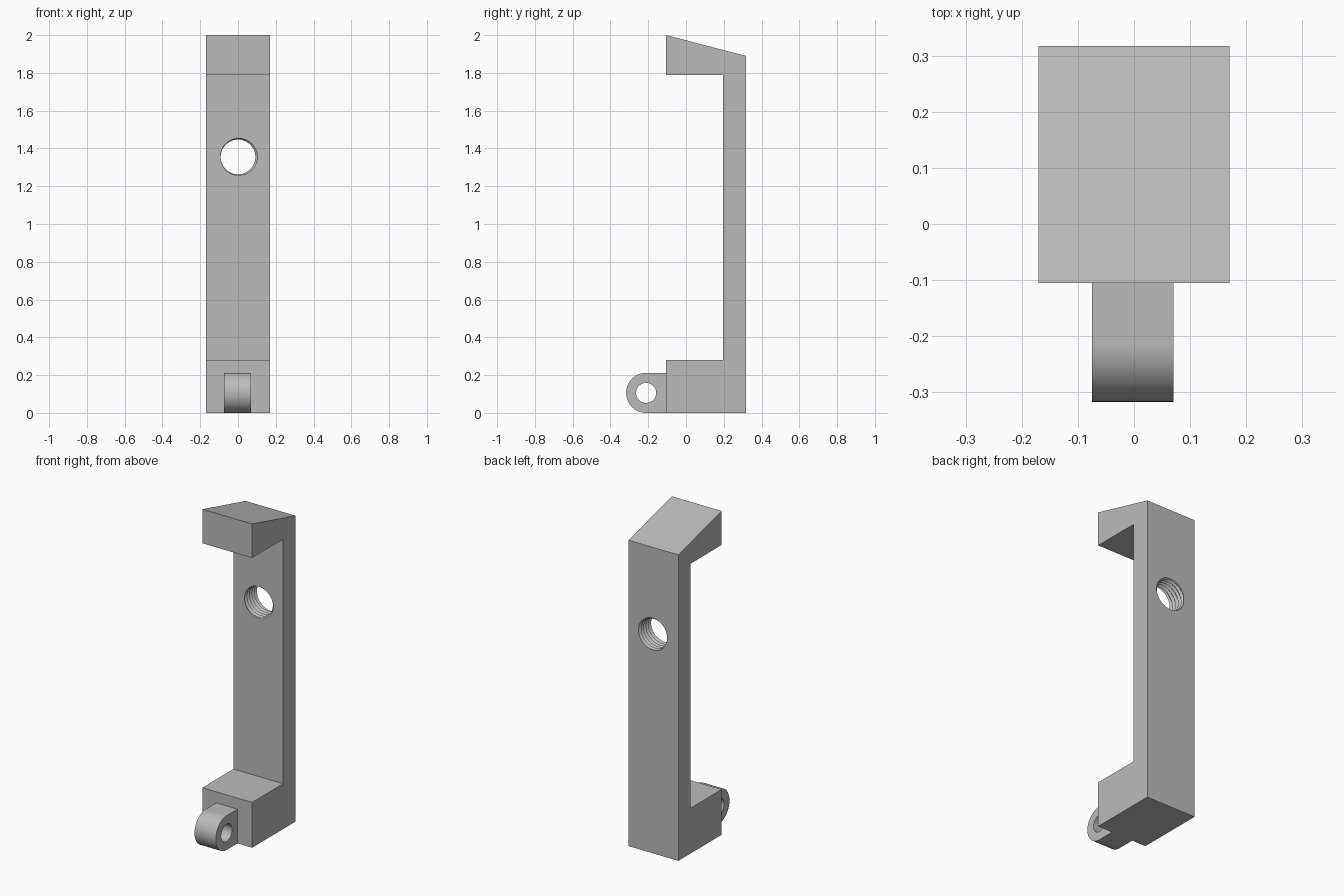
import bpy, bmesh
from math import sin, cos, pi

cube = bpy.data.objects.get("Cube")
if cube:
    bpy.data.objects.remove(cube, do_unlink=True)

GREY = (0.5, 0.5, 0.5, 1)
grey = bpy.data.materials.new("plain grey")
grey.use_nodes = True
grey.diffuse_color = GREY
grey.node_tree.nodes["Principled BSDF"].inputs["Base Color"].default_value = GREY


def add_object(name, bm):
    bmesh.ops.recalc_face_normals(bm, faces=bm.faces)
    mesh = bpy.data.meshes.new(name)
    bm.to_mesh(mesh)
    bm.free()
    mesh.materials.append(grey)
    obj = bpy.data.objects.new(name, mesh)
    bpy.context.collection.objects.link(obj)
    return obj


def extrude_profile(name, points, x0, x1):
    """Side profile of (y, z) points, extruded along x."""
    bm = bmesh.new()
    face = bm.faces.new([bm.verts.new((x0, y, z)) for y, z in points])
    ext = bmesh.ops.extrude_face_region(bm, geom=[face])
    moved = [v for v in ext["geom"] if isinstance(v, bmesh.types.BMVert)]
    bmesh.ops.translate(bm, verts=moved, vec=(x1 - x0, 0, 0))
    return add_object(name, bm)


def arc(cy, cz, r, start, end, steps):
    return [(cy + r * cos(start + (end - start) * i / steps),
             cz + r * sin(start + (end - start) * i / steps)) for i in range(steps + 1)]


def thread_cutter(name, z, y0, y1, minor, major, pitch, sides=48):
    """Screw-shaped solid along y with a sharp helical thread."""
    bm = bmesh.new()
    rows = 2 * int((y1 - y0) / pitch)
    grid = []
    for k in range(rows + 3):
        r = major if k % 2 else minor
        grid.append([bm.verts.new((r * cos(2 * pi * j / sides),
                                   y0 + pitch * (k / 2 + j / sides),
                                   z + r * sin(2 * pi * j / sides))) for j in range(sides)])

    def vert(k, j):
        return grid[k][j] if j < sides else grid[k + 2][0]

    for k in range(rows):
        for j in range(sides):
            bm.faces.new((vert(k, j), vert(k, j + 1), vert(k + 1, j + 1), vert(k + 1, j)))
    loose = [v for v in bm.verts if not v.link_faces]
    bmesh.ops.delete(bm, geom=loose, context="VERTS")
    # close both ends with a fan to a point on the axis
    tips = [bm.verts.new((0, y0 - pitch, z)), bm.verts.new((0, y1 + 3 * pitch, z))]
    for edge in [e for e in bm.edges if e.is_boundary]:
        middle = (edge.verts[0].co.y + edge.verts[1].co.y) / 2
        bm.faces.new((*edge.verts, tips[middle > (y0 + y1) / 2]))
    return add_object(name, bm)


def cut(obj, cutter):
    mod = obj.modifiers.new("hole", "BOOLEAN")
    mod.operation, mod.solver, mod.object = "DIFFERENCE", "EXACT", cutter
    bpy.ops.object.select_all(action="DESELECT")
    bpy.context.view_layer.objects.active = obj
    obj.select_set(True)
    bpy.ops.object.modifier_apply(modifier=mod.name)
    bpy.data.objects.remove(cutter, do_unlink=True)
    bpy.ops.object.shade_smooth_by_angle(angle=pi / 7)


# C-shaped bracket body with a sloping top
FRONT, INNER, BACK = -0.105, 0.197, 0.317
body = extrude_profile("bracket_body", [
    (FRONT, 0), (BACK, 0), (BACK, 1.89), (FRONT, 2), (FRONT, 1.79),
    (INNER, 1.79), (INNER, 0.28), (FRONT, 0.28)], -0.17, 0.17)

# threaded hole through the upright
cut(body, thread_cutter("thread_cutter", 1.355, INNER - 0.06, BACK + 0.06, 0.092, 0.104, 0.024))

# rounded hinge lug with a pin hole
LUG_Y, LUG_R = -0.211, 0.106
lug = extrude_profile("hinge_lug",
                      [(FRONT, 0), (FRONT, 2 * LUG_R)]
                      + arc(LUG_Y, LUG_R, LUG_R, pi / 2, 3 * pi / 2, 32), -0.075, 0.07)
cut(lug, extrude_profile("pin_cutter", arc(LUG_Y, LUG_R, 0.053, 0, 2 * pi * 47 / 48, 47), -0.2, 0.2))
